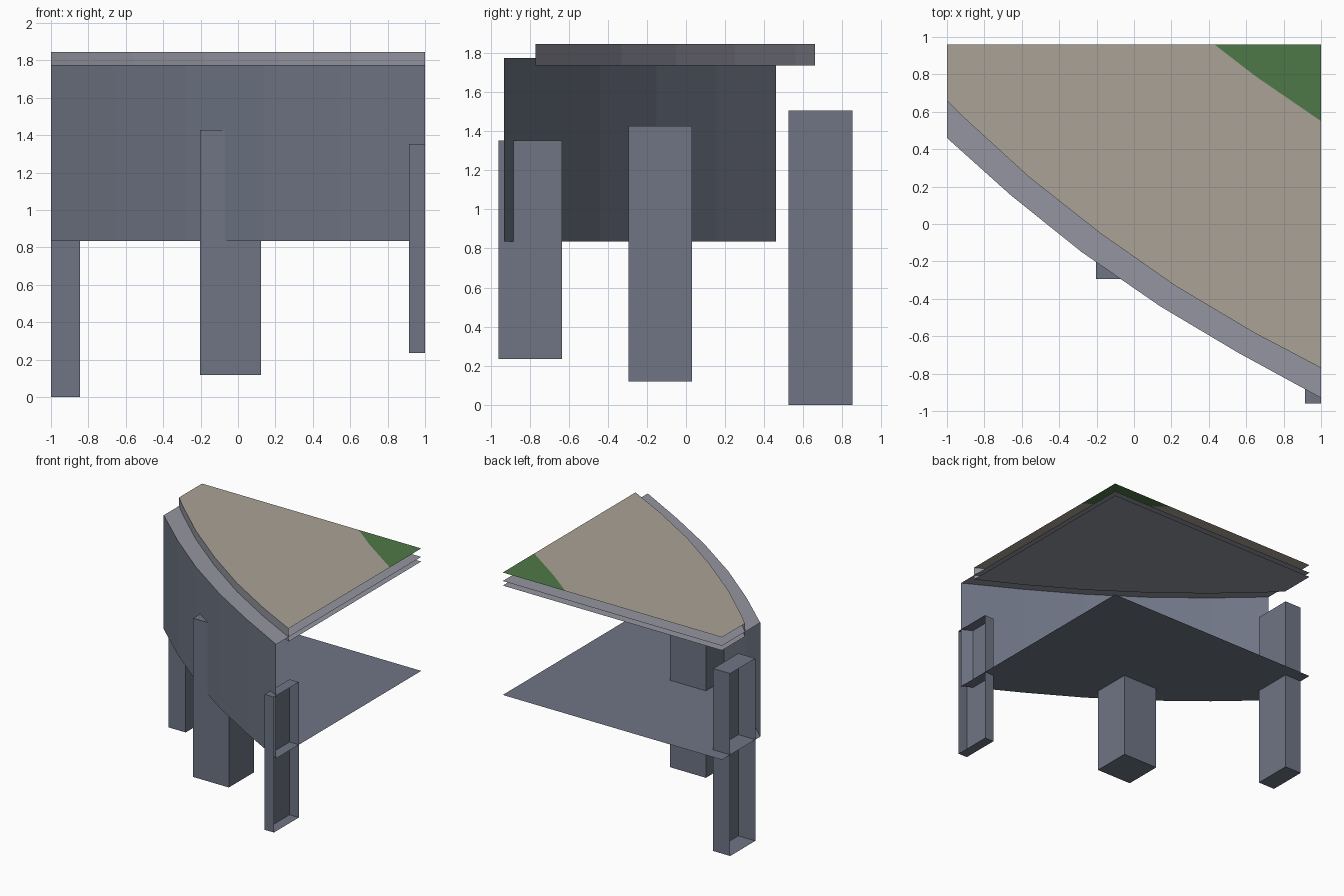
import bpy, bmesh

if "Cube" in bpy.data.objects:
    bpy.data.objects.remove(bpy.data.objects["Cube"])


def material(name, rgb):
    """Flat colour from 0-255 sRGB values."""
    lin = [((c / 255 + 0.055) / 1.055) ** 2.4 for c in rgb]
    m = bpy.data.materials.new(name)
    m.diffuse_color = (*lin, 1)
    m.use_nodes = True
    m.node_tree.nodes["Principled BSDF"].inputs["Base Color"].default_value = m.diffuse_color
    return m


slate = material("slate stone", (110, 117, 132))
pale = material("pale stone", (148, 149, 160))
sand = material("sand paving", (170, 162, 151))
grass = material("grass green", (79, 121, 71))

# outer edge of the big wall, and of the raised paving, left to right
OUTER = [(-1, 0.46), (-0.66, 0.155), (-0.28, -0.15), (0.14, -0.44), (0.56, -0.69), (1, -0.93)]
INNER = [(-1, 0.66), (-0.9, 0.56), (-0.56, 0.25), (-0.18, -0.05), (0.22, -0.33), (0.64, -0.58), (1, -0.77)]
GRASS = [(0.43, 0.96), (0.65, 0.79), (1, 0.55)]
CORNER = (1, 0.96)


def finish(name, bm, mats):
    me = bpy.data.meshes.new(name)
    bm.to_mesh(me)
    bm.free()
    for m in mats:
        me.materials.append(m)
    ob = bpy.data.objects.new(name, me)
    bpy.context.collection.objects.link(ob)
    return ob


def sheet(name, outline, z, mat, up=True):
    """Flat cut-off layer; outline runs anticlockwise seen from above."""
    bm = bmesh.new()
    f = bm.faces.new([bm.verts.new((x, y, z)) for x, y in outline])
    f.normal_update()
    if (f.normal.z > 0) != up:
        f.normal_flip()
    bmesh.ops.triangulate(bm, faces=bm.faces[:])
    return finish(name, bm, [mat])


def curved_wall(name, path, z0, z1, mat):
    bm = bmesh.new()
    lo = [bm.verts.new((x, y, z0)) for x, y in path]
    hi = [bm.verts.new((x, y, z1)) for x, y in path]
    for i in range(len(path) - 1):
        bm.faces.new((lo[i], lo[i + 1], hi[i + 1], hi[i]))
    return finish(name, bm, [mat])


def leg(name, x, y, z, open_side=0):
    """Box pillar; open_side -1/+1 leaves the cut end in x open."""
    bm = bmesh.new()
    bmesh.ops.create_cube(bm, size=1)
    for v in bm.verts:
        v.co = [r[0] + (c + 0.5) * (r[1] - r[0]) for c, r in zip(v.co, (x, y, z))]
    bm.normal_update()
    if open_side:
        cut = [f for f in bm.faces if f.normal.x * open_side > 0.9]
        bmesh.ops.delete(bm, geom=cut, context='FACES_ONLY')
    return finish(name, bm, [slate])


# big base: curved wall, floor underneath and ledge on top
base = OUTER + [CORNER, (-1, 0.96)]
curved_wall("base_wall", OUTER, 0.835, 1.775, slate)
sheet("base_floor", base, 0.835, slate, up=False)
sheet("base_ledge", base, 1.775, pale)

# raised platform: rim, underside, paving and grass corner
platform = INNER + [CORNER, (-1, 0.96)]
curved_wall("platform_rim", INNER, 1.737, 1.845, pale)
sheet("platform_underside", platform, 1.737, pale, up=False)
sheet("paving", INNER + GRASS[::-1] + [(-1, 0.96)], 1.845, sand)
sheet("grass_corner", GRASS + [CORNER], 1.845, grass)

# three pillars, the outer two cut open at the sides
leg("left_leg", (-1, -0.845), (0.525, 0.852), (0, 1.505), -1)
leg("middle_leg", (-0.203, 0.123), (-0.295, 0.03), (0.118, 1.427))
leg("right_leg", (0.915, 1), (-0.96, -0.635), (0.235, 1.352), 1)
